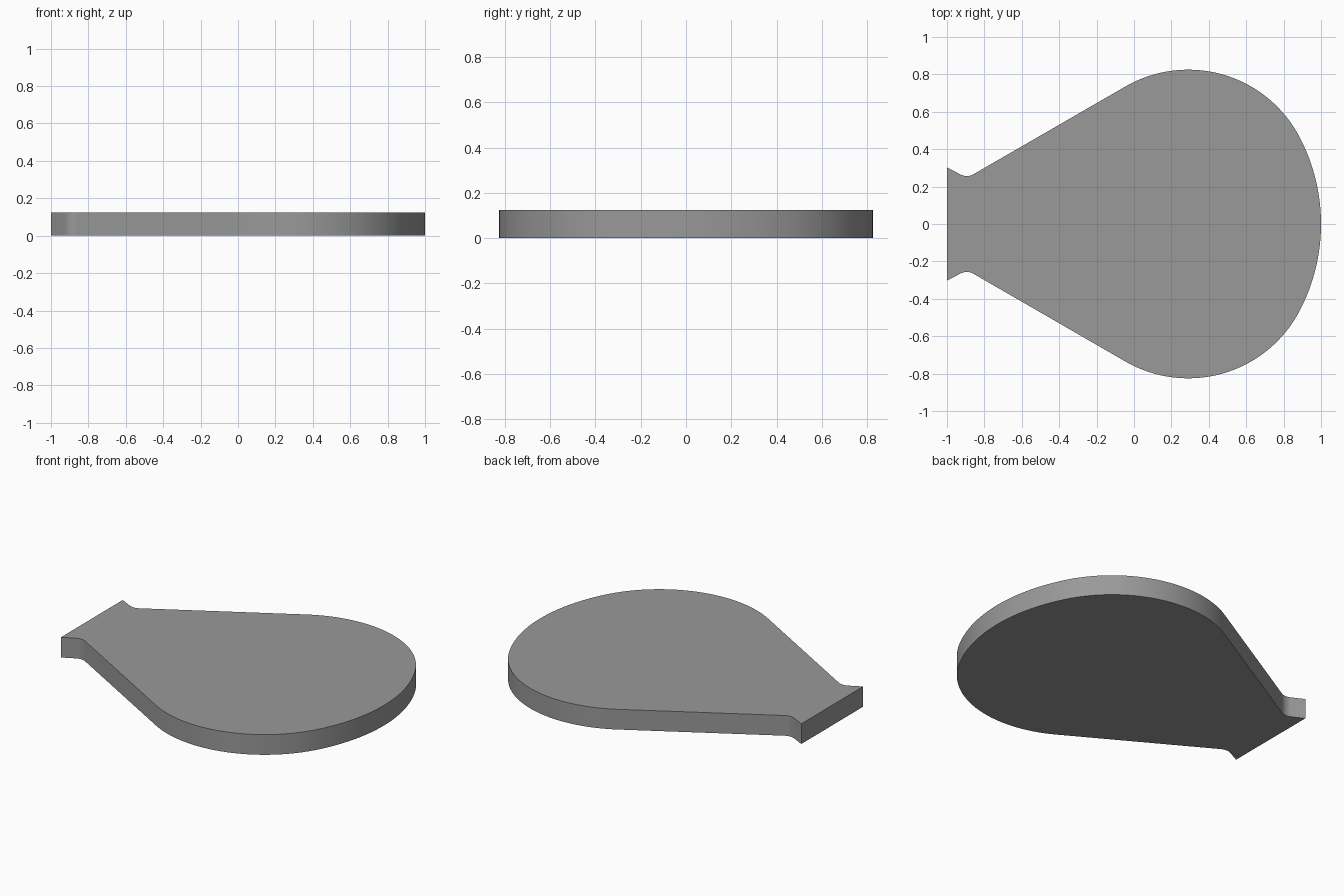
import bpy, bmesh
from math import cos, sin, radians, atan2, degrees, hypot, tan

if "Cube" in bpy.data.objects:
    bpy.data.objects.remove(bpy.data.objects["Cube"])

HEIGHT = 0.125


def arc(cx, cy, r, a0, a1, n):
    """Points along an arc, angles in degrees."""
    angles = [radians(a0 + (a1 - a0) * i / n) for i in range(n + 1)]
    return [(cx + r * cos(a), cy + r * sin(a)) for a in angles]


# Shoulder arc blends the large nose arc (radius 1) into the 30 degree flank
sx, sy = 0.29, 0.153
sr = 1 - hypot(sx, sy)
blend = degrees(atan2(sy, sx))
half = arc(0, 0, 1, 0, blend, 20)
half += arc(sx, sy, sr, blend, 120, 40)[1:]

# Neck fillet between the flank and the flared end
flank, flare = 30, 27
m1, m2 = tan(radians(flank)), tan(radians(flare))
tx, ty = half[-1]
end_y, neck_r = 0.302, 0.07
b1 = ty - m1 * tx + neck_r / cos(radians(flank))
b2 = end_y - m2 + neck_r / cos(radians(flare))
nx = (b2 - b1) / (m1 + m2)
half += arc(nx, b1 + m1 * nx, neck_r, flank - 90, -90 - flare, 12)
half.append((-1, end_y))

# Full outline: half profile plus its mirror
outline = half + [(x, -y) for x, y in reversed(half[1:])]

# Flat plate extruded upward from the outline
bm = bmesh.new()
base = bm.faces.new([bm.verts.new((x, y, 0)) for x, y in outline])
top = bmesh.ops.extrude_face_region(bm, geom=[base], use_keep_orig=True)
bmesh.ops.translate(bm, vec=(0, 0, HEIGHT),
                    verts=[v for v in top["geom"] if isinstance(v, bmesh.types.BMVert)])
bmesh.ops.recalc_face_normals(bm, faces=bm.faces)
mesh = bpy.data.meshes.new("plate")
bm.to_mesh(mesh)
bm.free()
plate = bpy.data.objects.new("plate", mesh)
bpy.context.collection.objects.link(plate)

# Dark grey finish
grey = bpy.data.materials.new("dark_grey")
grey.diffuse_color = (0.32, 0.32, 0.32, 1)
grey.use_nodes = True
grey.node_tree.nodes["Principled BSDF"].inputs["Base Color"].default_value = grey.diffuse_color
mesh.materials.append(grey)

bpy.context.view_layer.objects.active = plate
plate.select_set(True)
bpy.ops.object.shade_smooth_by_angle(angle=radians(30))
